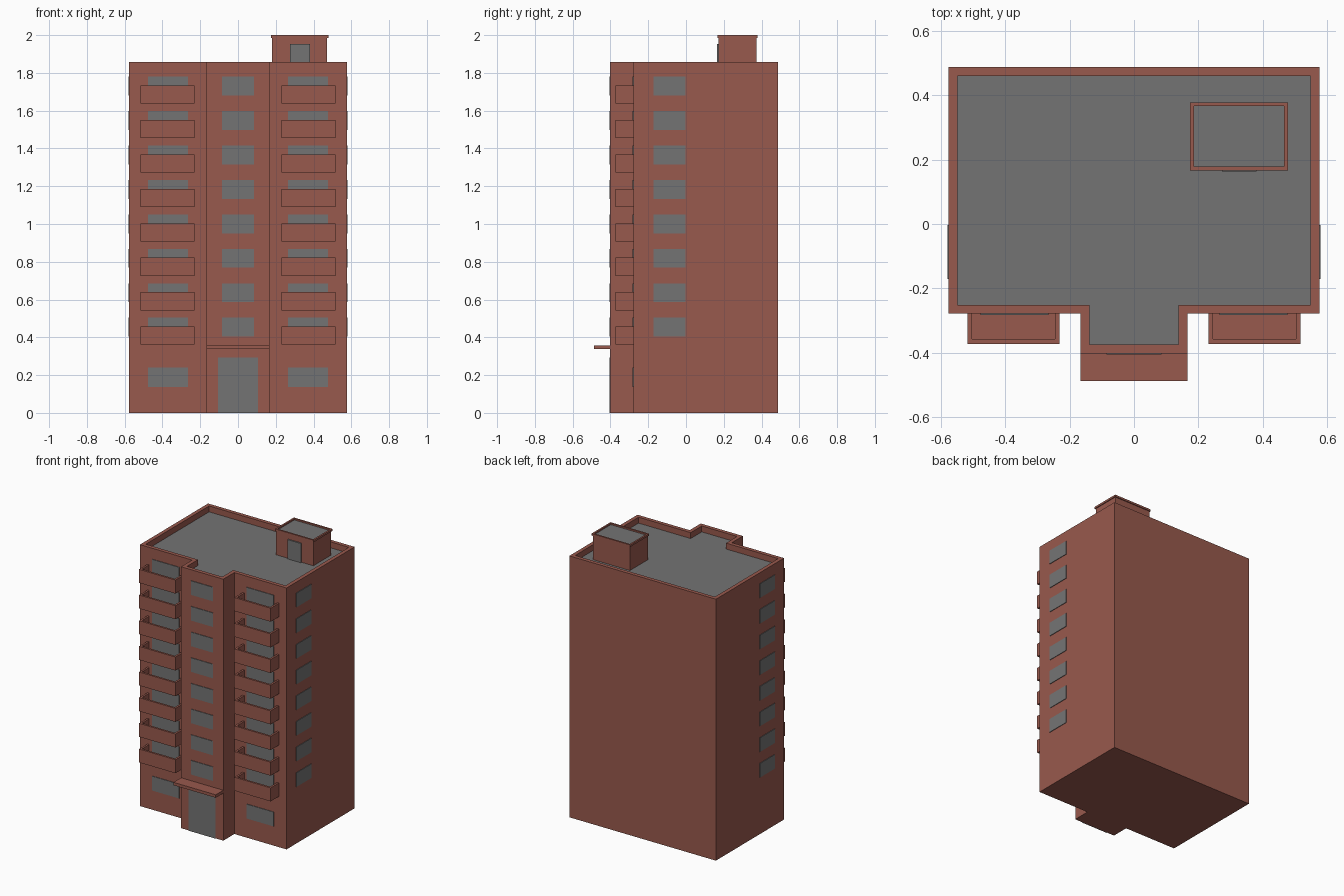
import bpy, bmesh

if "Cube" in bpy.data.objects:
    bpy.data.objects.remove(bpy.data.objects["Cube"])


def material(name, col):
    m = bpy.data.materials.new(name)
    m.diffuse_color = (*col, 1)
    m.use_nodes = True
    m.node_tree.nodes["Principled BSDF"].inputs["Base Color"].default_value = m.diffuse_color
    return m


BRICK = material("brick red", (0.314, 0.100, 0.074))
GREY = material("grey", (0.175, 0.175, 0.175))


def rect(x0, x1, y0, y1):
    return [(x0, y0), (x1, y0), (x1, y1), (x0, y1)]


def prism(name, outline, z0, z1, mat=BRICK, rim=0, depth=0, floor=None):
    """Extruded outline; with a rim, the top is sunk by depth inside it."""
    bm = bmesh.new()
    base = bm.faces.new([bm.verts.new((x, y, z0)) for x, y in outline])
    top = bmesh.ops.extrude_face_region(bm, geom=[base], use_keep_orig=True)["geom"]
    for v in top:
        if isinstance(v, bmesh.types.BMVert):
            v.co.z = z1
    bmesh.ops.recalc_face_normals(bm, faces=bm.faces[:])
    if rim:
        cap = [f for f in bm.faces if f.normal.z > 0.9]
        bmesh.ops.inset_region(bm, faces=cap, thickness=rim, use_even_offset=True)
        sunk = bmesh.ops.extrude_discrete_faces(bm, faces=cap)["faces"]
        for f in sunk:
            for v in f.verts:
                v.co.z -= depth
            if floor:
                f.material_index = 1
        bm.normal_update()
    me = bpy.data.meshes.new(name)
    bm.to_mesh(me)
    bm.free()
    me.materials.append(mat)
    if floor:
        me.materials.append(floor)
    ob = bpy.data.objects.new(name, me)
    bpy.context.collection.objects.link(ob)
    return ob


W, BACK, WALL, BAY, BAY_W = 0.576, 0.487, -0.278, -0.402, 0.166
FLOORS, STEP, SILL, WIN_H = 8, 0.1823, 0.404, 0.1
P = 0.004  # how far glass plates stand proud

# Main block with projecting stair bay, parapet and sunken roof
prism("building_body",
      [(-W, WALL), (-BAY_W, WALL), (-BAY_W, BAY), (BAY_W, BAY),
       (BAY_W, WALL), (W, WALL), (W, BACK), (-W, BACK)],
      0, 1.857, rim=0.027, depth=0.042, floor=GREY)

# Roof stair house with lipped cap and door
prism("roof_house", rect(0.180, 0.472, 0.172, 0.372), 1.81, 1.988)
prism("roof_house_cap", rect(0.174, 0.478, 0.166, 0.378), 1.986, 2.0,
      rim=0.012, depth=0.01, floor=GREY)
prism("roof_house_door", rect(0.274, 0.380, 0.163, 0.173), 1.815, 1.952, GREY)

# Entrance door and canopy
prism("entrance_door", rect(-0.106, 0.106, BAY - P, BAY + 0.002), 0, 0.292, GREY)
prism("entrance_canopy", rect(-BAY_W, BAY_W, -0.487, BAY + 0.01), 0.337, 0.358)


def mirrored(x0, x1, s):
    return (x0, x1) if s > 0 else (-x1, -x0)


# Ground floor windows
for s in (-1, 1):
    prism("ground_window", rect(*mirrored(0.265, 0.477, s), WALL - P, WALL + 0.002),
          0.138, 0.24, GREY)

# Upper floors: bay windows, balconies with glazing, side windows
for i in range(FLOORS):
    z = SILL + i * STEP
    prism("bay_window", rect(-0.086, 0.086, BAY - P, BAY + 0.002), z, z + WIN_H, GREY)
    for s in (-1, 1):
        prism("balcony_window", rect(*mirrored(0.265, 0.477, s), WALL - P, WALL + 0.002),
              z, z + WIN_H, GREY)
        prism("balcony", rect(*mirrored(0.231, 0.517, s), -0.372, WALL + 0.016),
              z - 0.043, z + 0.053, rim=0.014, depth=0.083)
        prism("side_window", rect(*mirrored(W - 0.002, W + P, s), -0.171, -0.003),
              z, z + WIN_H, GREY)
